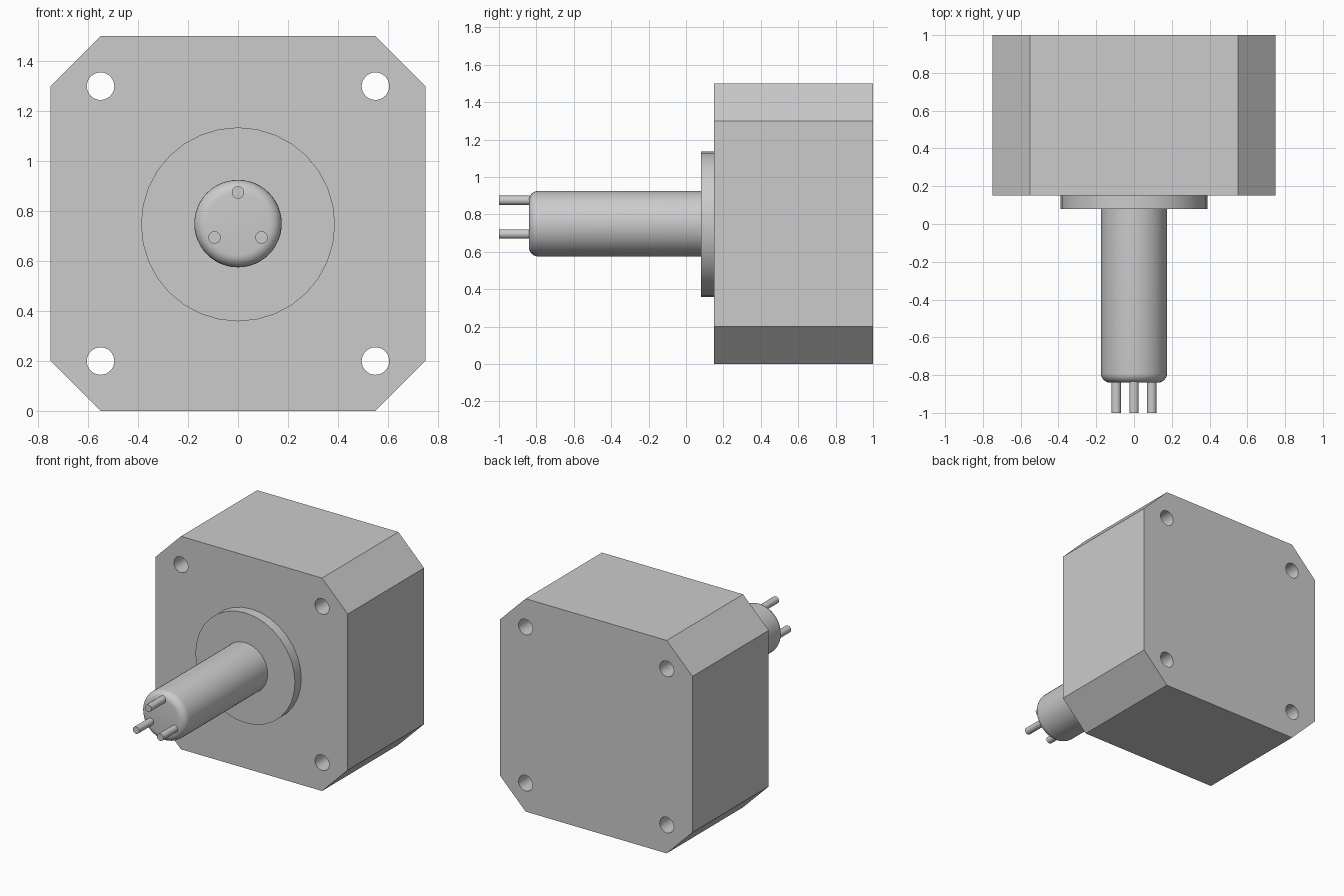
import bpy, bmesh, math
from mathutils import Matrix

if "Cube" in bpy.data.objects:
    bpy.data.objects.remove(bpy.data.objects["Cube"])

CZ = 0.75  # height of the motor axis


def make_object(name, bm, smooth=False):
    bmesh.ops.recalc_face_normals(bm, faces=bm.faces)
    mesh = bpy.data.meshes.new(name)
    bm.to_mesh(mesh)
    bm.free()
    obj = bpy.data.objects.new(name, mesh)
    bpy.context.collection.objects.link(obj)
    bpy.ops.object.select_all(action='DESELECT')
    obj.select_set(True)
    bpy.context.view_layer.objects.active = obj
    if smooth:
        bpy.ops.object.shade_smooth_by_angle(angle=math.radians(35))
    return obj


def extrude_y(bm, outline, y0, y1):
    """Solid prism from an (x, z) outline."""
    face = bm.faces.new([bm.verts.new((x, y0, z)) for x, z in outline])
    new = bmesh.ops.extrude_face_region(bm, geom=[face], use_keep_orig=True)["geom"]
    for v in new:
        if isinstance(v, bmesh.types.BMVert):
            v.co.y = y1


def circle(x, z, r, n):
    return [(x + r * math.sin(2 * math.pi * i / n), z + r * math.cos(2 * math.pi * i / n))
            for i in range(n)]


def disc(name, x, z, r, y0, y1, n):
    bm = bmesh.new()
    extrude_y(bm, circle(x, z, r, n), y0, y1)
    return make_object(name, bm, True)


# Housing: square block with chamfered corners
bm = bmesh.new()
extrude_y(bm, [(-.55, 0), (.55, 0), (.75, .2), (.75, 1.3),
               (.55, 1.5), (-.55, 1.5), (-.75, 1.3), (-.75, .2)], 0.15, 1.0)
housing = make_object("housing", bm)

# Four through bolt holes
bm = bmesh.new()
for x in (-.55, .55):
    for z in (.2, 1.3):
        extrude_y(bm, circle(x, z, .055, 32), 0.05, 1.1)
cutter = make_object("bolt_hole_cutter", bm)
cutter.hide_render = True
mod = housing.modifiers.new("bolt_holes", 'BOOLEAN')
mod.object = cutter
mod.operation = 'DIFFERENCE'
mod.solver = 'EXACT'
bpy.context.view_layer.objects.active = housing
bpy.ops.object.modifier_apply(modifier=mod.name)
bpy.data.objects.remove(cutter)
bpy.ops.object.select_all(action='DESELECT')
housing.select_set(True)
bpy.context.view_layer.objects.active = housing
bpy.ops.object.shade_smooth_by_angle(angle=math.radians(35))

# Round mounting boss on the front face
disc("front_boss", 0, CZ - .003, .388, 0.08, 0.15, 32)

# Shaft with rounded front end, lathed around the y axis
R, F = .175, .05
profile = [(0, -.84)]
profile += [(R - F + F * math.sin(a), -.84 + F - F * math.cos(a))
            for a in (math.pi / 2 * i / 6 for i in range(7))]
profile += [(R, .08), (0, .08)]
bm = bmesh.new()
verts = [bm.verts.new((r, y, CZ)) for r, y in profile]
edges = [bm.edges.new(pair) for pair in zip(verts, verts[1:])]
bmesh.ops.spin(bm, geom=verts + edges, cent=(0, 0, CZ), axis=(0, 1, 0),
               angle=2 * math.pi, steps=48)
bmesh.ops.remove_doubles(bm, verts=bm.verts, dist=1e-4)
make_object("shaft", bm, True)

# Three drive pins on the shaft tip
for i, (x, z) in enumerate([(0, .875), (-.094, .695), (.094, .695)]):
    disc(f"pin_{i + 1}", x, z, .025, -1.0, -.81, 24)
